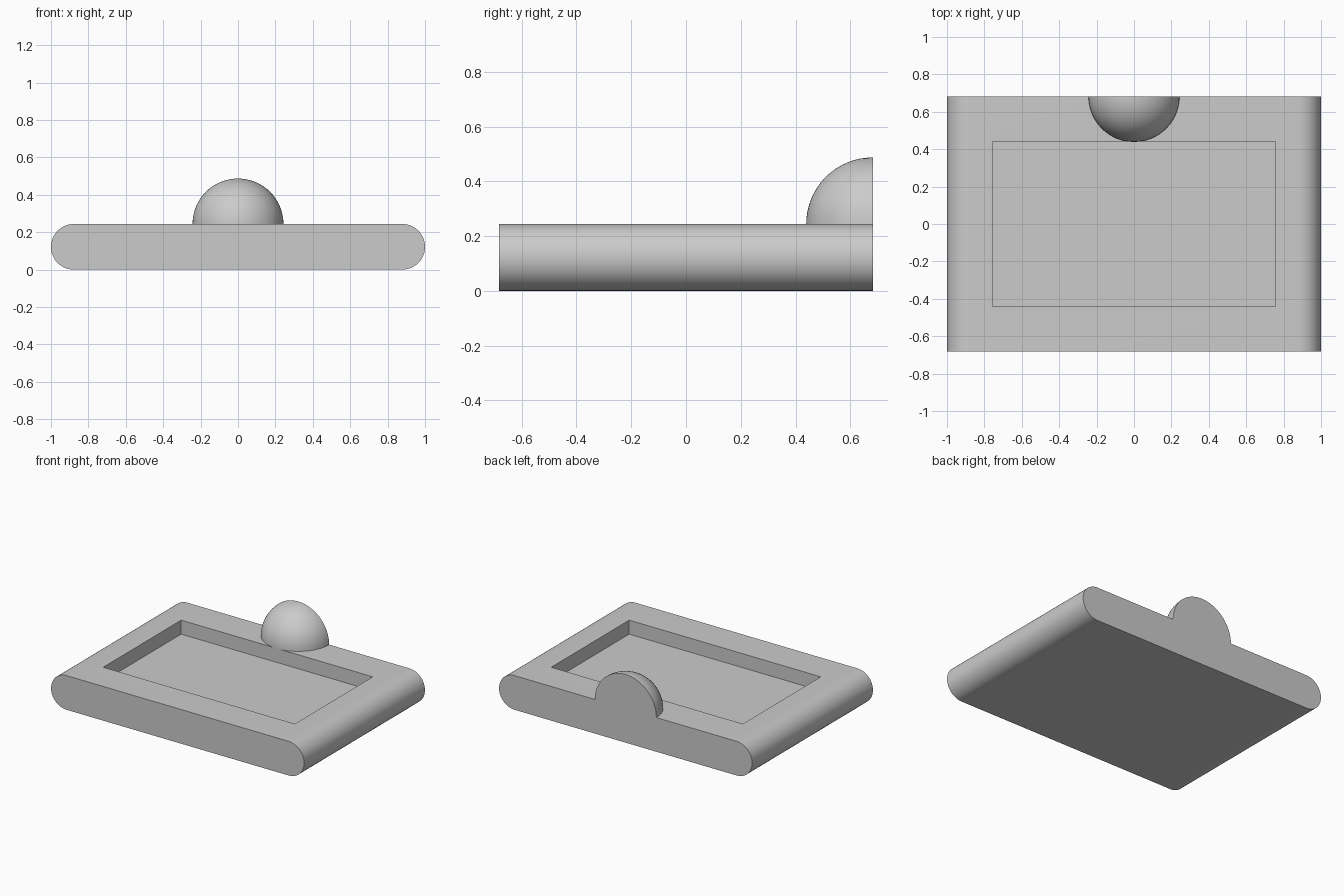
import bpy, bmesh
from math import cos, sin, pi
from mathutils import Vector

cube = bpy.data.objects.get("Cube")
if cube:
    bpy.data.objects.remove(cube, do_unlink=True)

HALF_X, HALF_Y = 1.0, 0.682
HEIGHT = 0.244
EDGE = HEIGHT / 2           # radius of the rounded sides
POCKET_X, POCKET_Y, POCKET_DEPTH = 0.757, 0.44, 0.1
DOME = 0.243

grey = bpy.data.materials.new("plain_grey")
grey.use_nodes = True
colour = (0.6, 0.6, 0.6, 1)
grey.diffuse_color = colour
grey.node_tree.nodes["Principled BSDF"].inputs["Base Color"].default_value = colour


def finish(name, bm):
    bmesh.ops.recalc_face_normals(bm, faces=bm.faces)
    mesh = bpy.data.meshes.new(name)
    bm.to_mesh(mesh)
    bm.free()
    mesh.materials.append(grey)
    obj = bpy.data.objects.new(name, mesh)
    bpy.context.collection.objects.link(obj)
    bpy.ops.object.select_all(action='DESELECT')
    obj.select_set(True)
    bpy.context.view_layer.objects.active = obj
    bpy.ops.object.shade_smooth_by_angle(angle=pi / 6)
    return obj


# Tray: stadium profile extruded from front to back
bm = bmesh.new()
steps = 24
outline = []
for side in (1, -1):
    for i in range(steps + 1):
        a = -pi / 2 + pi * i / steps
        outline.append(bm.verts.new((side * (HALF_X - EDGE + EDGE * cos(a)), -HALF_Y,
                                     EDGE + side * EDGE * sin(a))))
front = bm.faces.new(outline)
swept = bmesh.ops.extrude_face_region(bm, geom=[front], use_keep_orig=True)
bmesh.ops.translate(bm, vec=(0, 2 * HALF_Y, 0),
                    verts=[g for g in swept["geom"] if isinstance(g, bmesh.types.BMVert)])
bmesh.ops.recalc_face_normals(bm, faces=bm.faces)

# Rectangular pocket sunk into the flat top
top = max(bm.faces, key=lambda f: f.calc_center_median().z)
bmesh.ops.inset_region(bm, faces=[top], thickness=0.1)
for v in top.verts:
    v.co.x = POCKET_X if v.co.x > 0 else -POCKET_X
    v.co.y = POCKET_Y if v.co.y > 0 else -POCKET_Y
floor = bmesh.ops.extrude_discrete_faces(bm, faces=[top])["faces"][0]
rim_edges = [e for e in bm.edges if e.is_boundary and e not in floor.edges[:]]
floor_edges = floor.edges[:]
bmesh.ops.translate(bm, vec=(0, 0, -POCKET_DEPTH), verts=floor.verts[:])
bmesh.ops.bridge_loops(bm, edges=rim_edges + floor_edges)
finish("tray", bm)

# Dome: quarter sphere, flush with the back of the tray
bm = bmesh.new()
bmesh.ops.create_uvsphere(bm, u_segments=64, v_segments=32, radius=DOME)
for normal in (Vector((0, 1, 0)), Vector((0, 0, -1))):
    bmesh.ops.bisect_plane(bm, geom=bm.verts[:] + bm.edges[:] + bm.faces[:], dist=1e-5,
                           plane_co=(0, 0, 0), plane_no=normal, clear_outer=True)
    if normal.y:
        bmesh.ops.holes_fill(bm, edges=[e for e in bm.edges if e.is_boundary])
bmesh.ops.translate(bm, vec=(0, HALF_Y, HEIGHT), verts=bm.verts)
finish("dome", bm)
